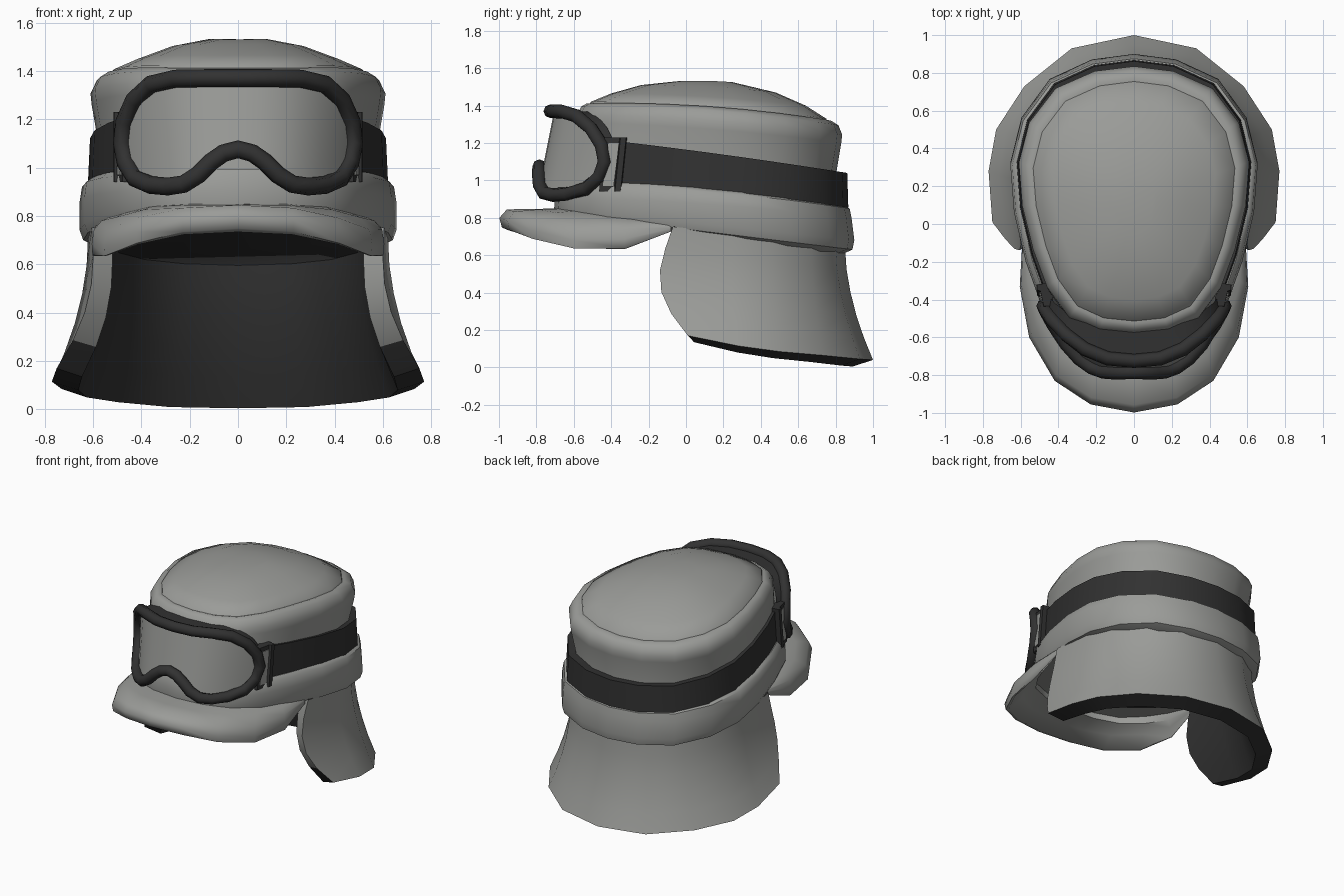
import bpy, bmesh, math
from mathutils import Vector

if "Cube" in bpy.data.objects:
    bpy.data.objects.remove(bpy.data.objects["Cube"])


def material(name, rgb):
    m = bpy.data.materials.new(name)
    m.diffuse_color = (*rgb, 1)
    m.use_nodes = True
    m.node_tree.nodes["Principled BSDF"].inputs["Base Color"].default_value = m.diffuse_color
    return m


GREY = material("grey cloth", (0.325, 0.33, 0.315))
DARK = material("dark rubber", (0.031, 0.031, 0.031))


def lerp(a, b, t):
    return a + (b - a) * t


def smooth(ob, angle):
    bpy.ops.object.select_all(action='DESELECT')
    ob.select_set(True)
    bpy.context.view_layer.objects.active = ob
    bpy.ops.object.shade_smooth_by_angle(angle=math.radians(angle))


def grid_object(name, rows, mats, closed=False, wrap=False, cap=None, mat_rule=None,
                skip=None, angle=40):
    """Skin a list of point rows; closed joins row ends, wrap joins last row to first."""
    bm = bmesh.new()
    vs = [[bm.verts.new(p) for p in r] for r in rows]
    n, m = len(rows), len(rows[0])
    for i in range(n if wrap else n - 1):
        for j in range(m if closed else m - 1):
            a, b = vs[i], vs[(i + 1) % n]
            k = (j + 1) % m
            f = bm.faces.new((a[j], a[k], b[k], b[j]))
            if mat_rule:
                f.material_index = mat_rule(i, j)
    if cap is not None:
        bm.faces.new(vs[-1]).material_index = cap
    if skip:
        bmesh.ops.delete(bm, geom=[f for f in bm.faces if skip(f)], context='FACES')
        bmesh.ops.holes_fill(bm, edges=[e for e in bm.edges if e.is_boundary], sides=4)
    bmesh.ops.remove_doubles(bm, verts=bm.verts, dist=0.0005)
    bmesh.ops.recalc_face_normals(bm, faces=bm.faces)
    me = bpy.data.meshes.new(name)
    bm.to_mesh(me)
    bm.free()
    for mt in mats:
        me.materials.append(mt)
    ob = bpy.data.objects.new(name, me)
    bpy.context.collection.objects.link(ob)
    smooth(ob, angle)
    return ob


def mirror_row(half):
    """Half row starting at x = 0, extended to both sides."""
    return [(-p[0], p[1], p[2]) for p in half[:0:-1]] + list(half)


# Egg-shaped head outline: (relative half width, position from front to back)
EGG = [(0, 0), (.3, .013), (.56, .063), (.755, .177), (.875, .315), (.97, .48), (1, .64),
       (.91, .79), (.68, .918), (.34, .982), (0, 1)]
LOOP = EGG + [(-x, v) for x, v in EGG[-2:0:-1]]


def egg(hw, yf, yb, zf, zb, bulge=0.0):
    return [(x * hw, lerp(yf, yb, v), lerp(zf, zb, v) + bulge * 4 * v * (1 - v))
            for x, v in LOOP]


# Crown: domed top panel
grid_object("top_panel", [egg(*r) for r in (
    (.54, -.52, .76, 1.39, 1.30, .03),
    (.53, -.51, .75, 1.42, 1.33, .03),
    (.43, -.40, .64, 1.465, 1.40, .015),
    (.28, -.24, .48, 1.51, 1.47, .012),
    (.12, -.05, .25, 1.53, 1.525, .005))], [GREY], closed=True, cap=0, angle=50)

# Crown: rounded shoulder and tapered wall
grid_object("crown_wall", [egg(*r) for r in (
    (.52, -.50, .74, 1.405, 1.315, .03),
    (.55, -.53, .775, 1.412, 1.32, .03),
    (.585, -.56, .815, 1.395, 1.295, .03),
    (.61, -.585, .835, 1.35, 1.245, .025),
    (.605, -.595, .83, 1.31, 1.2, .02),
    (.575, -.635, .805, 1.15, 1.05),
    (.58, -.67, .82, .9, .8))], [GREY], closed=True, angle=60)

# Rolled lower band, with dark underside
grid_object("lower_band", [egg(*r) for r in (
    (.56, -.66, .80, .99, .85, .03),
    (.615, -.675, .845, .995, .865, .03),
    (.645, -.69, .875, .97, .85, .03),
    (.655, -.70, .885, .91, .80, .02),
    (.655, -.705, .90, .85, .68),
    (.64, -.70, .89, .825, .63),
    (.53, -.48, .80, .79, .59))], [GREY, DARK], closed=True, cap=1, angle=50)

# Goggle strap, open behind the goggles
grid_object("strap", [egg(*r) for r in (
    (.56, -.62, .80, 1.235, 1.035, .01),
    (.612, -.64, .862, 1.24, 1.04, .01),
    (.622, -.64, .868, .995, .855),
    (.56, -.62, .80, .99, .86))], [DARK], closed=True, wrap=True,
    skip=lambda f: f.calc_center_median().y < -.42)

# Neck flap: flared cloth with dark lining and hem
TOP = [(0, .85), (.26, .80), (.45, .67), (.575, .46), (.62, .25), (.605, -.07)]
HEM = [(0, 1, .04), (.33, .93, .045), (.58, .73, .065), (.73, .5, .085), (.77, .28, .115),
       (.75, .01, .17)]


def flap_row(t, inset=0.0, drop=0.0):
    half = []
    for i, ((tx, ty), (bx, by, bz)) in enumerate(zip(TOP, HEM)):
        w, s = t ** 1.8, math.sin(math.pi * t ** 1.15) * (0, 0, 0, 0, .15, 1)[i]
        p = Vector((lerp(tx, bx, w) - .03 * s, lerp(ty, by, w) - .095 * s,
                    lerp(.745 - .115 * ty, bz, t) - drop))
        d = Vector((-p.x, .25 - p.y, 0)).normalized()
        half.append(tuple(p + d * inset))
    return mirror_row(half)


ts = [0, .2, .4, .6, .8, 1]
outer = [flap_row(t) for t in ts]
inner = [flap_row(t, .09 + .02 * t, .035 * t) for t in reversed(ts)]
flap = grid_object("neck_flap", outer + inner, [GREY, DARK], wrap=True,
                   mat_rule=lambda i, j: 0 if i < 5 else 1)
# Close the two front edges of the flap
bm = bmesh.new()
bm.from_mesh(flap.data)
bm.verts.ensure_lookup_table()
w = len(outer[0])
for col in (0, w - 1):
    for i in range(5):
        a, b = i * w + col, (i + 1) * w + col
        c, d = (10 - i) * w + col, (11 - i) * w + col
        f = bm.faces.new([bm.verts[k] for k in (a, b, c, d)])
        f.material_index = 1 if i == 4 else 0
bmesh.ops.recalc_face_normals(bm, faces=bm.faces)
bm.to_mesh(flap.data)
bm.free()
smooth(flap, 40)

# Peak: curved brim with rounded rim
RIM = [(0, -.998, .80), (.23, -.955, .785), (.42, -.83, .735), (.555, -.6, .68),
       (.605, -.33, .685), (.59, -.08, .745)]
ROOT = [(0, -.66, .845), (.2, -.65, .845), (.36, -.58, .835), (.46, -.44, .81),
        (.53, -.28, .79), (.57, -.08, .765)]


def brim_row(t, dz):
    return mirror_row([(lerp(a[0], b[0], t), lerp(a[1], b[1], t),
                        lerp(a[2], b[2], t * t) + dz * (.3 if k == 5 else 1))
                       for k, (a, b) in enumerate(zip(ROOT, RIM))])


grid_object("brim", [brim_row(*r) for r in (
    (0, .005), (.45, .012), (.88, .035), (1, 0), (.96, -.055), (.86, -.078), (.45, -.08),
    (0, -.07))],
    [GREY], wrap=True, angle=55)


# Goggles: frame path in front view, wrapped back at the sides
def wrap_y(x, z):
    u = min(abs(x) / .48, 1)
    return -.725 + .29 * u ** 2.5 - .06 * (1.37 - z) / .3 * (1 - u ** 3)


FRAME = [(0, 1.37), (.14, 1.37), (.26, 1.368), (.36, 1.345), (.43, 1.28), (.47, 1.19),
         (.48, 1.10), (.465, 1.02), (.425, .955), (.36, .928), (.29, .922), (.225, .932),
         (.165, .97), (.11, 1.025), (.06, 1.06), (0, 1.076)]
frame = FRAME + [(-x, z) for x, z in FRAME[-2:0:-1]]
path = [Vector((x, wrap_y(x, z), z)) for x, z in frame]
rings = []
for i, p in enumerate(path):
    tan = (path[(i + 1) % len(path)] - path[i - 1]).normalized()
    out = Vector((0, -1, 0))
    side = tan.cross(out).normalized()
    up = side.cross(tan)
    rings.append([tuple(p + .037 * (side * math.cos(a) + up * math.sin(a)))
                  for a in (k * math.tau / 8 for k in range(8))])
grid_object("goggle_frame", rings, [DARK], closed=True, wrap=True, angle=60)

# Face gasket behind the frame
back = [(p.x * .97, p.y + .07 + .10 * (1 - (p.x / .48) ** 2), p.z) for p in path]
grid_object("gasket", [[tuple(p) for p in path], back], [DARK], closed=True)


# Lens: curved sheet between upper and lower frame lines
def z_at(line, x):
    for (x0, z0), (x1, z1) in zip(line, line[1:]):
        if x0 <= x <= x1:
            return lerp(z0, z1, (x - x0) / (x1 - x0))
    return line[-1][1]


upper, lower = FRAME[:7], FRAME[:5:-1]
xs = [.48 * math.sin(k / 8 * math.pi / 2) for k in range(9)]
lens = []
for k in range(6):
    half = []
    for x in xs:
        z = lerp(z_at(lower, x), z_at(upper, x), k / 5)
        half.append((x, wrap_y(x, z) + .02, z))
    lens.append(mirror_row(half))
grid_object("lens", lens, [GREY])

# Strap buckles at the sides of the goggles: dark block with a grey side plate
for s, side_name in ((-1, "left"), (1, "right")):
    def plate(y, x0, x1, z0=.94, z1=1.23):
        # Slightly raked upright rectangle
        return [(s * x0, y - .015, z0), (s * x1, y - .015, z0),
                (s * x1, y + .015, z1), (s * x0, y + .015, z1)]
    grid_object("buckle_" + side_name,
                [plate(-.45, .43, .43), plate(-.45, .43, .478), plate(-.37, .43, .496),
                 plate(-.365, .43, .512), plate(-.335, .45, .515), plate(-.33, .45, .475)],
                [DARK], closed=True, cap=0, angle=30)
    grid_object("buckle_plate_" + side_name,
                [plate(-.43, .475, .475, .97, 1.2), plate(-.43, .475, .487, .97, 1.2),
                 plate(-.374, .485, .5, .97, 1.2)],
                [GREY], closed=True, cap=0, angle=30)
